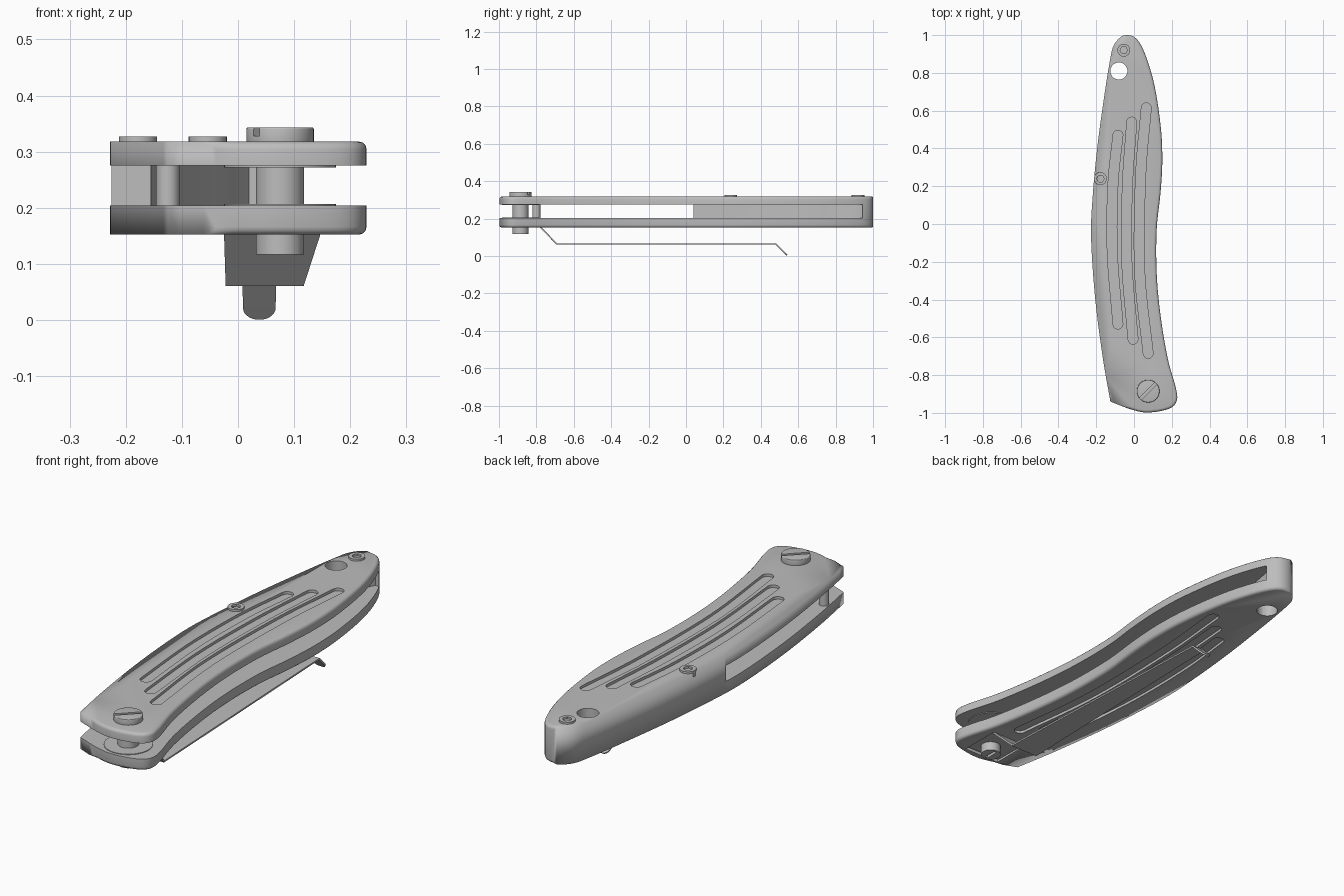
import bpy, bmesh, math
from mathutils import Vector, Matrix

cube = bpy.data.objects.get("Cube")
if cube:
    bpy.data.objects.remove(cube, do_unlink=True)

steel = bpy.data.materials.new("plain_grey")
steel.use_nodes = True
GREY = (0.51, 0.51, 0.51, 1)
steel.diffuse_color = GREY
steel.node_tree.nodes["Principled BSDF"].inputs["Base Color"].default_value = GREY


def spline(points, steps=5):
    """Smooth open path through 2D points."""
    p = [Vector(q) for q in points]
    p = [2 * p[0] - p[1]] + p + [2 * p[-1] - p[-2]]
    out = []
    for a, b, c, d in zip(p, p[1:], p[2:], p[3:]):
        for i in range(steps):
            t = i / steps
            out.append(0.5 * (2 * b + (c - a) * t + (2 * a - 5 * b + 4 * c - d) * t * t
                              + (3 * b - a - 3 * c + d) * t ** 3))
    return out + [p[-2]]


def finish(name, bm):
    bmesh.ops.recalc_face_normals(bm, faces=bm.faces)
    mesh = bpy.data.meshes.new(name)
    bm.to_mesh(mesh)
    bm.free()
    mesh.materials.append(steel)
    ob = bpy.data.objects.new(name, mesh)
    bpy.context.collection.objects.link(ob)
    return ob


def prism(name, outline, z0, z1, bevel=0, rounded=lambda mid: True):
    """Extruded outline; rims are rounded where the rule says so."""
    bm = bmesh.new()
    base = bm.faces.new([bm.verts.new((x, y, z0)) for x, y in outline])
    for v in bmesh.ops.extrude_face_region(bm, geom=[base])["geom"]:
        if isinstance(v, bmesh.types.BMVert):
            v.co.z = z1
    bmesh.ops.recalc_face_normals(bm, faces=bm.faces)
    if bevel:
        rims = [e for e in bm.edges if abs(e.verts[0].co.z - e.verts[1].co.z) < 1e-5
                and rounded((e.verts[0].co + e.verts[1].co) / 2)]
        bmesh.ops.bevel(bm, geom=rims, offset=bevel, segments=3, profile=0.5,
                        affect='EDGES', clamp_overlap=False)
    return finish(name, bm)


def disc(name, centre, radius, z0, z1, sides=40, bevel=0):
    x, y = centre
    ring = [(x + radius * math.cos(math.tau * i / sides),
             y + radius * math.sin(math.tau * i / sides)) for i in range(sides)]
    return prism(name, ring, z0, z1, bevel)


def bar(centre, length, width, angle, z0, z1):
    turn = Matrix.Rotation(angle, 2)
    corners = [(-length, -width), (length, -width), (length, width), (-length, width)]
    return prism("bar_cutter", [Vector(centre) + turn @ (Vector(c) / 2) for c in corners], z0, z1)


def apply(ob, mod):
    bpy.ops.object.select_all(action='DESELECT')
    bpy.context.view_layer.objects.active = ob
    ob.select_set(True)
    bpy.ops.object.modifier_apply(modifier=mod.name)


def cut(ob, cutter):
    cutter.hide_render = True
    mod = ob.modifiers.new("cut", 'BOOLEAN')
    mod.operation = 'DIFFERENCE'
    mod.object = cutter
    apply(ob, mod)
    bpy.data.objects.remove(cutter, do_unlink=True)


def groove(path, r, z0, z1):
    """Long round-ended cutter following a path that runs from back to front."""
    mid = spline(path, 8)
    arc = [math.pi * i / 8 for i in range(1, 8)]
    first, last = mid[0], mid[-1]
    pts = [(p.x - r, p.y) for p in mid]
    pts += [(last.x - r * math.cos(a), last.y - r * math.sin(a)) for a in arc]
    pts += [(p.x + r, p.y) for p in reversed(mid)]
    pts += [(first.x + r * math.cos(a), first.y + r * math.sin(a)) for a in arc]
    return prism("groove_cutter", pts, z0, z1)


LOW, HIGH = 0.152, 0.318
PIVOT = (0.075, -0.885)

# Handle: one body, soft along the open side and front, crisp along the spine
outline = spline([
    (-0.125, -0.94), (-0.165, -0.71), (-0.205, -0.4), (-0.227, -0.08), (-0.22, 0.13),
    (-0.195, 0.4), (-0.16, 0.66), (-0.13, 0.85), (-0.105, 0.95), (-0.045, 1.0),
    (0.03, 0.96), (0.1, 0.77), (0.14, 0.53), (0.15, 0.34), (0.14, 0.16), (0.12, -0.03),
    (0.12, -0.26), (0.14, -0.48), (0.178, -0.71), (0.222, -0.87), (0.225, -0.94),
    (0.18, -0.98), (0.07, -0.998), (-0.02, -0.98), (-0.125, -0.94)])[:-1]
handle = prism("handle", outline, LOW, HIGH, 0.014, lambda mid: mid.x > -0.04)
# the outer skin is shaded as one soft surface, the cuts below stay crisp
handle.data.shade_smooth()

# Blade channel, leaving the spacer along the rear of the spine
inner = spline([(-0.155, 0.04), (-0.125, 0.4), (-0.07, 0.65), (-0.02, 0.8),
                (0.0, 0.9), (0.02, 0.945)])
cut(handle, prism("channel_cutter", [(-0.4, 0.04)] + inner +
                  [(0.4, 0.945), (0.4, -1.2), (-0.4, -1.2)], 0.204, 0.275))

# Cord hole
cut(handle, disc("hole_cutter", (-0.08, 0.81), 0.045, 0, 0.5))

# Three long grooves on each face
for path in ([(-0.085, 0.47), (-0.112, 0.2), (-0.115, -0.15), (-0.085, -0.53)],
             [(-0.012, 0.54), (-0.035, 0.2), (-0.038, -0.2), (-0.005, -0.61)],
             [(0.065, 0.615), (0.035, 0.25), (0.03, -0.25), (0.075, -0.685)]):
    cut(handle, groove(path, 0.026, HIGH - 0.012, 0.4))
    cut(handle, groove(path, 0.026, 0.1, LOW + 0.012))

# Pocket for the clip base
cut(handle, bar((0.062, -0.868), 0.18, 0.19, 0, 0.1, LOW + 0.02))

# Pivot column, head and washers
column = disc("pivot_column", PIVOT, 0.043, 0.117, 0.317)
cut(column, bar(PIVOT, 0.06, 0.014, math.pi / 2, 0.1, 0.137))
head = disc("pivot_head", PIVOT, 0.06, 0.312, 0.343, bevel=0.003)
cut(head, bar(PIVOT, 0.2, 0.014, math.pi / 4, 0.328, 0.4))
parts = [column, head]
for name, z in (("lower_washer", 0.203), ("upper_washer", 0.272)):
    parts.append(disc(name, PIVOT, 0.1, z, z + 0.004))

# Stop pin between the plates
parts.append(disc("stop_pin", (-0.125, -0.8), 0.021, 0.2, 0.28, 24))

# Body screws with hexagonal sockets
for name, at in (("rear_screw", (-0.054, 0.92)), ("spine_screw", (-0.178, 0.24))):
    screw = disc(name, at, 0.034, 0.3, 0.327, 32)
    cut(screw, disc("socket_cutter", at, 0.02, 0.312, 0.4, 6))
    parts.append(screw)

# Pocket clip: bent tapering strip with a rounded, turned-down tip
rows = [(-0.955, 0.164, -0.025, 0.148), (-0.785, 0.16, -0.025, 0.148),
        (-0.69, 0.064, -0.022, 0.117), (0.48, 0.064, 0.008, 0.068)]
for i in range(7):
    a = math.radians(13 * i)
    half = 0.029 * math.cos(a)
    drop = 0.04 + 0.021 * math.sin(a)
    rows.append((0.48 + drop, 0.064 - drop, 0.038 - half, 0.038 + half))
bm = bmesh.new()
pairs = [[bm.verts.new((x, y, z)) for x in (left, right)] for y, z, left, right in rows]
for a, b in zip(pairs, pairs[1:]):
    bm.faces.new((a[0], a[1], b[1], b[0]))
clip = finish("pocket_clip", bm)
solid = clip.modifiers.new("thickness", 'SOLIDIFY')
solid.thickness = 0.008
solid.offset = 0
apply(clip, solid)
parts.append(clip)

# Smooth shading with crisp edges on the fittings
bpy.ops.object.select_all(action='DESELECT')
for ob in parts:
    ob.select_set(True)
bpy.context.view_layer.objects.active = clip
bpy.ops.object.shade_smooth_by_angle(angle=math.radians(32))
